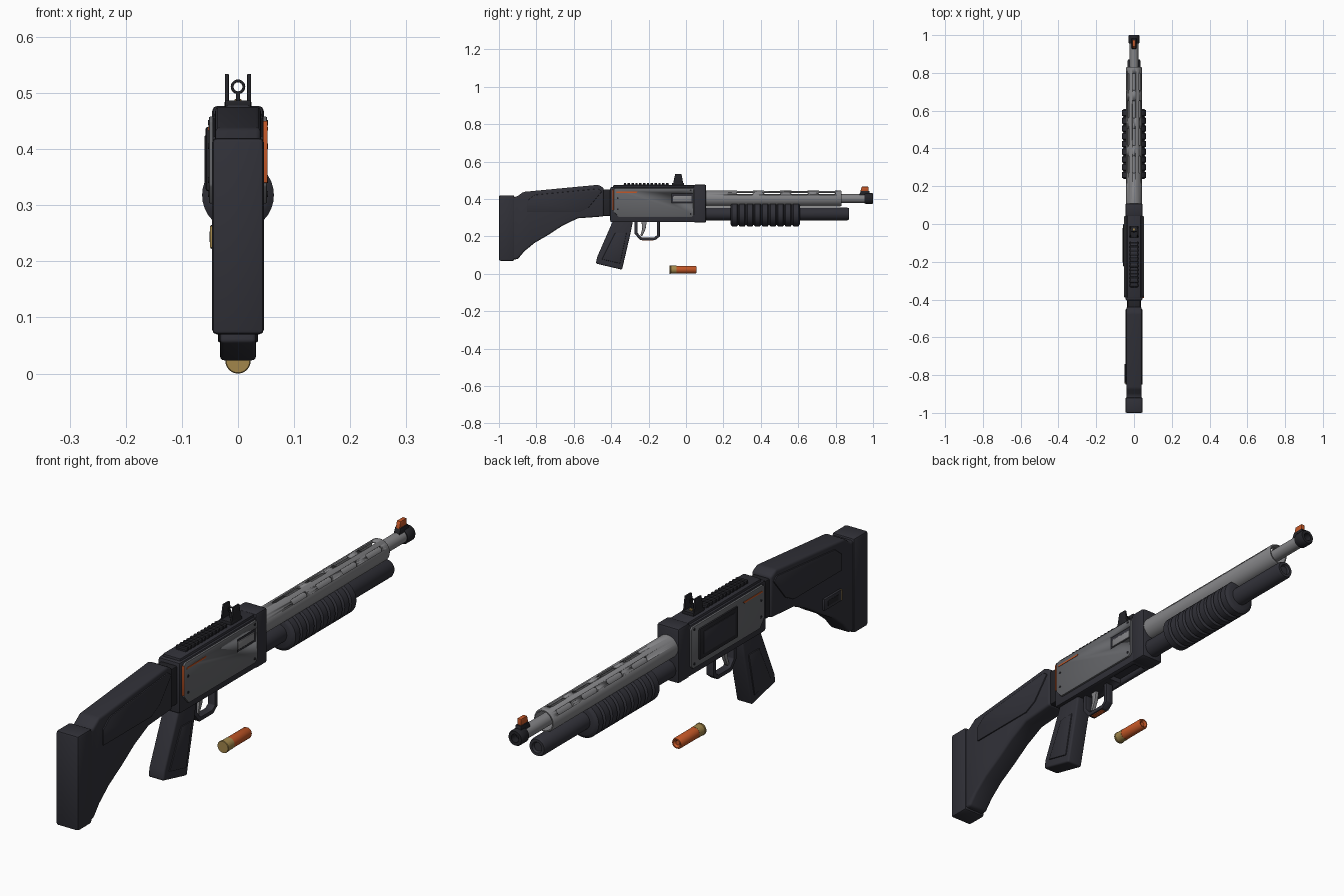
import bpy, bmesh, math
from mathutils import Matrix, Vector


def mat(name, r, g, b):
    m = bpy.data.materials.new(name)
    m.diffuse_color = (r, g, b, 1)
    return m


DARK = mat("charcoal polymer", 0.030, 0.030, 0.039)
BLACK = mat("black metal", 0.017, 0.017, 0.021)
STEEL = mat("grey steel", 0.13, 0.133, 0.143)
LIGHT = mat("light steel", 0.23, 0.23, 0.24)
ORANGE = mat("orange", 0.55, 0.095, 0.02)
BRASS = mat("brass", 0.36, 0.24, 0.07)


def finish(name, bm, m, bevel=0.0, seg=2):
    bmesh.ops.remove_doubles(bm, verts=bm.verts, dist=1e-5)
    bmesh.ops.recalc_face_normals(bm, faces=bm.faces)
    if bevel:
        edges = [e for e in bm.edges if len(e.link_faces) == 2 and e.calc_face_angle() > 0.5]
        bmesh.ops.bevel(bm, geom=edges, offset=bevel, segments=seg, profile=0.5,
                        affect='EDGES', clamp_overlap=True)
    me = bpy.data.meshes.new(name)
    bm.to_mesh(me)
    bm.free()
    me.materials.append(m)
    ob = bpy.data.objects.new(name, me)
    bpy.context.collection.objects.link(ob)
    bpy.ops.object.select_all(action='DESELECT')
    ob.select_set(True)
    bpy.context.view_layer.objects.active = ob
    bpy.ops.object.shade_smooth_by_angle(angle=math.radians(35))
    return ob


def add_box(bm, x, y, z, matrix=Matrix()):
    c = Vector((sum(x) / 2, sum(y) / 2, sum(z) / 2))
    s = Matrix.Diagonal((x[1] - x[0], y[1] - y[0], z[1] - z[0], 1))
    bmesh.ops.create_cube(bm, size=1, matrix=matrix @ Matrix.Translation(c) @ s)


def box(name, x, y, z, m, bevel=0.004):
    bm = bmesh.new()
    add_box(bm, x, y, z)
    return finish(name, bm, m, bevel)


def prism(name, pts, x0, x1, m, bevel=0.004, seg=2):
    """Side profile of (y, z) points extruded across x."""
    bm = bmesh.new()
    f = bm.faces.new([bm.verts.new((x0, y, z)) for y, z in pts])
    ext = bmesh.ops.extrude_face_region(bm, geom=[f])
    verts = [v for v in ext['geom'] if isinstance(v, bmesh.types.BMVert)]
    bmesh.ops.translate(bm, verts=verts, vec=(x1 - x0, 0, 0))
    return finish(name, bm, m, bevel, seg)


def lathe(name, prof, cz, m, n=32):
    """Profile of (y, radius) points turned around the y axis at height cz."""
    bm = bmesh.new()
    rings = [[bm.verts.new((r * math.cos(2 * math.pi * i / n), y, cz + r * math.sin(2 * math.pi * i / n)))
              for i in range(n)] for y, r in prof]
    for a, b in zip(rings, rings[1:]):
        for i in range(n):
            j = (i + 1) % n
            bm.faces.new((a[i], a[j], b[j], b[i]))
    return finish(name, bm, m)


def cut(ob, cutter):
    md = ob.modifiers.new("cut", 'BOOLEAN')
    md.operation, md.solver, md.object = 'DIFFERENCE', 'EXACT', cutter
    cutter.hide_render = True
    cutter.hide_set(True)


# Stock: butt pad, body, raised cheek panels and neck
box("butt_pad", (-0.046, 0.046), (-1.0, -0.918), (0.07, 0.42), DARK, 0.008)
prism("stock_body", [(-0.93, 0.412), (-0.905, 0.412), (-0.87, 0.438), (-0.47, 0.476), (-0.44, 0.46),
                     (-0.44, 0.307), (-0.578, 0.297), (-0.66, 0.258), (-0.73, 0.212), (-0.81, 0.165),
                     (-0.865, 0.12), (-0.9, 0.078), (-0.93, 0.078)], -0.041, 0.041, DARK, 0.009, 3)
cheek = [(-0.85, 0.33), (-0.85, 0.39), (-0.81, 0.422), (-0.47, 0.455), (-0.45, 0.44),
         (-0.52, 0.355), (-0.57, 0.33)]
for s, side in ((1, "right"), (-1, "left")):
    prism("cheek_panel_" + side, cheek, s * 0.035, s * 0.0455, DARK, 0.003)
box("sling_mount", (-0.05, -0.038), (-0.84, -0.74), (0.222, 0.265), DARK, 0.004)
box("sling_slot", (-0.051, -0.045), (-0.82, -0.76), (0.234, 0.253), BLACK, 0.001)
box("sling_mount_end", (-0.05, -0.038), (-0.844, -0.838), (0.224, 0.263), BRASS, 0.001)
box("stock_neck", (-0.034, 0.034), (-0.46, -0.39), (0.31, 0.452), BLACK, 0.006)

# Receiver with its loading port underneath
receiver = box("receiver", (-0.045, 0.045), (-0.405, 0.06), (0.276, 0.465), DARK, 0.008)
cut(receiver, box("loading_port_cutter", (-0.026, 0.026), (-0.11, 0.03), (0.26, 0.295), BLACK, 0))
box("receiver_front", (-0.046, 0.046), (0.04, 0.108), (0.274, 0.477), DARK, 0.009)
box("receiver_top", (-0.037, 0.037), (-0.39, 0.06), (0.45, 0.474), DARK, 0.005)

# Steel side panels with screws and accent stripes
panel = [(-0.388, 0.335), (-0.388, 0.45), (-0.378, 0.458), (0.035, 0.458),
         (0.042, 0.45), (0.042, 0.315), (0.03, 0.303), (-0.36, 0.303)]
for s, side in ((1, "right"), (-1, "left")):
    p = prism("side_panel_" + side, panel, s * 0.030, s * 0.052, STEEL, 0.003)
    if s > 0:
        cut(p, box("ejection_port_cutter", (0.044, 0.08), (-0.078, 0.037), (0.378, 0.43), STEEL, 0))
    prism("accent_stripe_" + side, [(-0.375, 0.4335), (-0.265, 0.4335), (-0.26, 0.4395), (-0.37, 0.4395)],
          s * 0.049, s * 0.0535, ORANGE, 0)
    for i, (y, z) in enumerate([(-0.365, 0.405), (-0.365, 0.345), (0.025, 0.447), (0.025, 0.32)]):
        bm = bmesh.new()
        bmesh.ops.create_cone(bm, cap_ends=True, segments=12, radius1=0.005, radius2=0.005, depth=0.006,
                              matrix=Matrix.Translation((s * 0.0505, y, z)) @ Matrix.Rotation(math.pi / 2, 4, 'Y'))
        finish(f"panel_screw_{side}_{i}", bm, BLACK)
box("bolt", (0.04, 0.049), (-0.07, 0.03), (0.386, 0.416), LIGHT, 0.003)
box("panel_rear_accent", (0.044, 0.0525), (-0.392, -0.386), (0.34, 0.45), ORANGE, 0.001)
box("left_cover_plate", (-0.058, -0.045), (-0.225, 0.0), (0.325, 0.44), BLACK, 0.005)
box("left_cover_inlay", (-0.060, -0.055), (-0.205, -0.02), (0.342, 0.424), DARK, 0.002)

# Pistol grip with raised side pads
prism("pistol_grip", [(-0.39, 0.285), (-0.283, 0.285), (-0.297, 0.215), (-0.342, 0.022),
                      (-0.482, 0.055), (-0.475, 0.09)], -0.032, 0.032, DARK, 0.007, 3)
for s, side in ((1, "right"), (-1, "left")):
    prism("grip_pad_" + side, [(-0.38, 0.218), (-0.318, 0.218), (-0.352, 0.055), (-0.45, 0.078)],
          s * 0.028, s * 0.036, DARK, 0.003)

# Trigger guard loop and trigger
outer = [(-0.275, 0.285), (-0.275, 0.215), (-0.245, 0.18), (-0.165, 0.18), (-0.14, 0.2), (-0.14, 0.285)]
inner = [(-0.155, 0.285), (-0.155, 0.206), (-0.17, 0.195), (-0.238, 0.195), (-0.26, 0.22), (-0.26, 0.285)]
prism("trigger_guard", outer + inner, -0.015, 0.015, DARK, 0.002)
box("guard_accent", (-0.009, 0.009), (-0.235, -0.175), (0.177, 0.183), ORANGE, 0.001)
prism("trigger", [(-0.238, 0.28), (-0.21, 0.28), (-0.216, 0.24), (-0.234, 0.202), (-0.244, 0.205), (-0.234, 0.24)],
      -0.007, 0.007, LIGHT, 0.002)

# Barrel, slotted heat shield and muzzle
BZ = 0.403
lathe("barrel", [(0.08, 0), (0.08, 0.023), (0.97, 0.023), (0.97, 0)], BZ, LIGHT)
shield = lathe("heat_shield", [(0.1, 0.035), (0.1, 0.042), (0.826, 0.042), (0.832, 0.039),
                               (0.832, 0.035), (0.1, 0.035)], BZ, LIGHT, 40)
bm = bmesh.new()
for a in (-50, 0, 50):
    turn = Matrix.Translation((0, 0, BZ)) @ Matrix.Rotation(math.radians(a), 4, 'Y')
    for i in range(4):
        y = 0.27 + i * 0.146
        add_box(bm, (-0.009, 0.009), (y, y + 0.09), (0.028, 0.06), turn)
cut(shield, finish("shield_slot_cutter", bm, LIGHT, 0.006))
lathe("muzzle_collar", [(0.955, 0.02), (0.955, 0.026), (0.96, 0.029), (0.995, 0.029), (1.0, 0.026),
                        (1.0, 0.015), (0.972, 0.015), (0.972, 0)], BZ, BLACK)

# Front sight
prism("front_sight_base", [(0.925, 0.42), (0.985, 0.42), (0.98, 0.443), (0.935, 0.443)], -0.012, 0.012, BLACK, 0.002)
prism("front_sight_blade", [(0.932, 0.441), (0.975, 0.441), (0.975, 0.466), (0.94, 0.466)],
      -0.008, 0.008, ORANGE, 0.002)

# Magazine tube and ribbed pump handle
lathe("magazine_tube", [(0.08, 0), (0.08, 0.034), (0.862, 0.034), (0.872, 0.030), (0.872, 0.02),
                        (0.864, 0.016), (0.864, 0)], 0.32, DARK)
prof = [(0.237, 0), (0.237, 0.05)]
for i in range(9):
    y = 0.24 + i * 0.041
    prof += [(y, 0.056), (y + 0.006, 0.064), (y + 0.033, 0.064), (y + 0.039, 0.056)]
lathe("pump_handle", prof + [(0.61, 0.05), (0.61, 0)], 0.318, DARK)

# Top rail with teeth
box("rail_base", (-0.02, 0.02), (-0.335, -0.09), (0.468, 0.478), DARK, 0.002)
for i in range(12):
    y = -0.332 + i * 0.0205
    box(f"rail_tooth_{i}", (-0.023, 0.023), (y, y + 0.012), (0.474, 0.487), BLACK, 0.002)

# Rear sight: base, two guard posts and an aperture ring
box("rear_sight_base", (-0.024, 0.024), (-0.075, -0.01), (0.468, 0.485), BLACK, 0.002)
for s, side in ((1, "right"), (-1, "left")):
    prism("sight_post_" + side, [(-0.07, 0.478), (-0.014, 0.478), (-0.024, 0.534), (-0.058, 0.534)],
          s * 0.016, s * 0.0235, BLACK, 0.002)
box("aperture_stem", (-0.004, 0.004), (-0.045, -0.035), (0.48, 0.502), BLACK, 0.001)
box("sight_screw", (-0.006, 0.006), (-0.034, -0.024), (0.483, 0.489), BRASS, 0.001)
bpy.ops.mesh.primitive_torus_add(major_radius=0.0105, minor_radius=0.0025, major_segments=24, minor_segments=8,
                                 location=(0, -0.04, 0.511), rotation=(math.pi / 2, 0, 0))
ring = bpy.context.object
ring.name = "aperture_ring"
ring.data.materials.append(BLACK)
bpy.ops.object.shade_smooth_by_angle(angle=math.radians(60))

# Loose shell lying below
lathe("shell_base", [(-0.089, 0), (-0.089, 0.021), (-0.087, 0.0225), (-0.082, 0.0225), (-0.081, 0.0212),
                     (-0.05, 0.0212), (-0.05, 0)], 0.0225, BRASS)
lathe("shell_case", [(-0.055, 0), (-0.055, 0.0205), (0.05, 0.0205), (0.055, 0.018), (0.055, 0.014),
                     (0.048, 0.008), (0.048, 0)], 0.0225, ORANGE)
